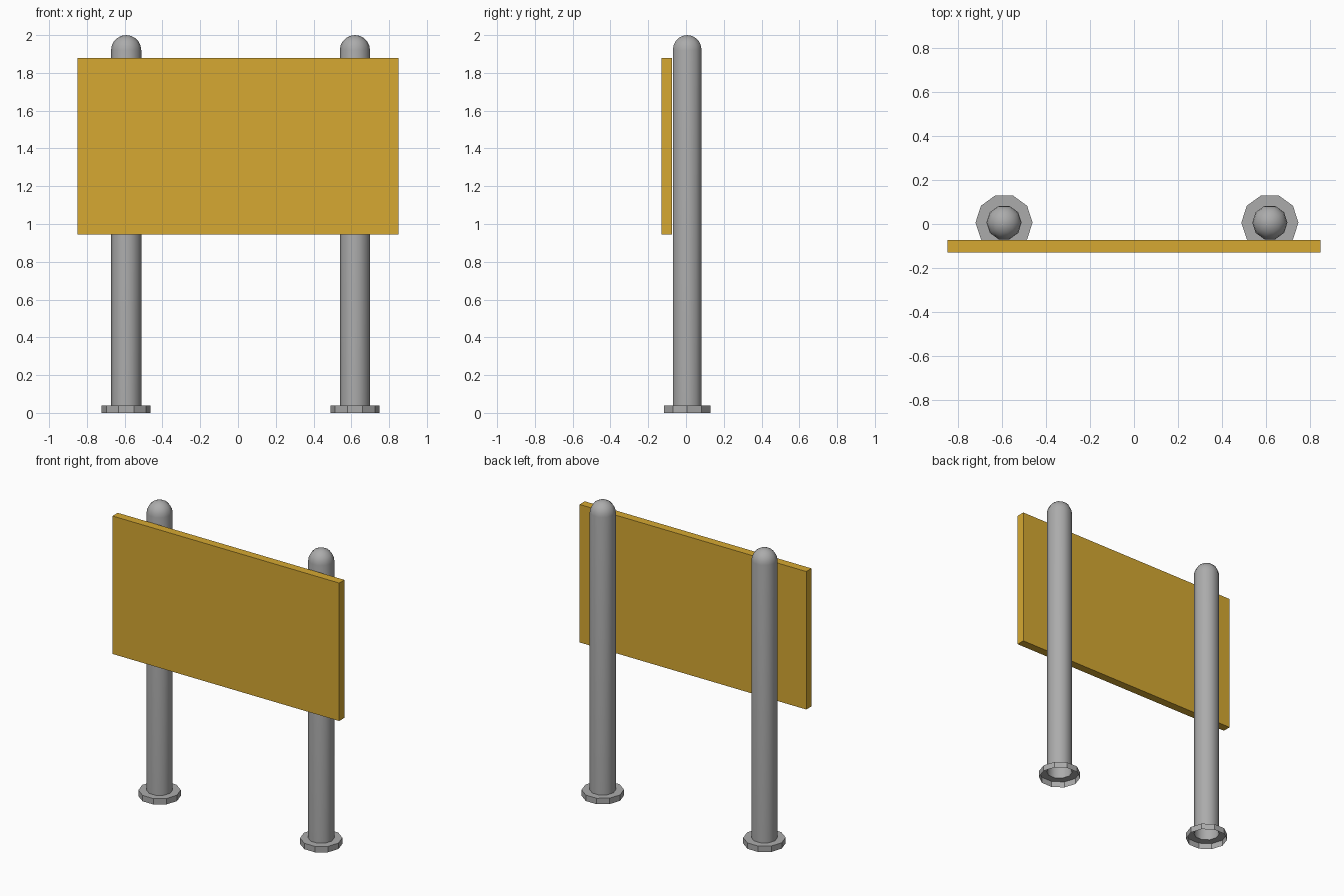
import bpy, bmesh, math

if "Cube" in bpy.data.objects:
    bpy.data.objects.remove(bpy.data.objects["Cube"])

SIDES = 10


def material(name, rgb):
    m = bpy.data.materials.new(name)
    m.diffuse_color = (*rgb, 1)
    m.use_nodes = True
    m.node_tree.nodes["Principled BSDF"].inputs["Base Color"].default_value = m.diffuse_color
    return m


grey = material("metal_grey", (0.41, 0.41, 0.41))
yellow = material("sign_yellow", (0.67, 0.395, 0.032))


def finish(name, bm, mat, loc):
    me = bpy.data.meshes.new(name)
    bmesh.ops.recalc_face_normals(bm, faces=bm.faces)
    bm.to_mesh(me)
    bm.free()
    me.materials.append(mat)
    ob = bpy.data.objects.new(name, me)
    ob.location = loc
    bpy.context.collection.objects.link(ob)
    return ob


def lathe(name, profile, mat, loc, smooth):
    """Spin a (radius, z) profile around z; radius 0 closes to a tip."""
    bm = bmesh.new()
    rings = []
    for r, z in profile:
        if r == 0:
            rings.append([bm.verts.new((0, 0, z))] * SIDES)
        else:
            rings.append([bm.verts.new((r * math.cos(a), r * math.sin(a), z))
                          for a in (math.tau * i / SIDES for i in range(SIDES))])
    for lo, hi in zip(rings, rings[1:]):
        for i in range(SIDES):
            j = (i + 1) % SIDES
            quad = [lo[i], lo[j], hi[j], hi[i]]
            f = bm.faces.new(list(dict.fromkeys(quad)))
            f.smooth = smooth
            # keep the outward winding consistent for the open shells
    return finish(name, bm, mat, loc)


# hollow posts with rounded tops, each on an open-bottomed foot collar
R = 0.08
dome = [(R * math.cos(t), 1.92 + R * math.sin(t))
        for t in (math.pi / 2 * k / 5 for k in range(5))] + [(0, 2.0)]
for side, x in (("left", -0.592), ("right", 0.619)):
    at = (x, 0.0065, 0)
    lathe(side + "_post", [(R, 0.04)] + dome, grey, at, True)
    lathe(side + "_foot", [(0.13, 0), (0.13, 0.04), (R, 0.04)], grey, at, False)

# sign board
bm = bmesh.new()
bmesh.ops.create_cube(bm, size=1)
bmesh.ops.scale(bm, vec=(1.698, 0.056, 0.934), verts=bm.verts)
finish("sign_board", bm, yellow, (0, -0.102, 1.412))
